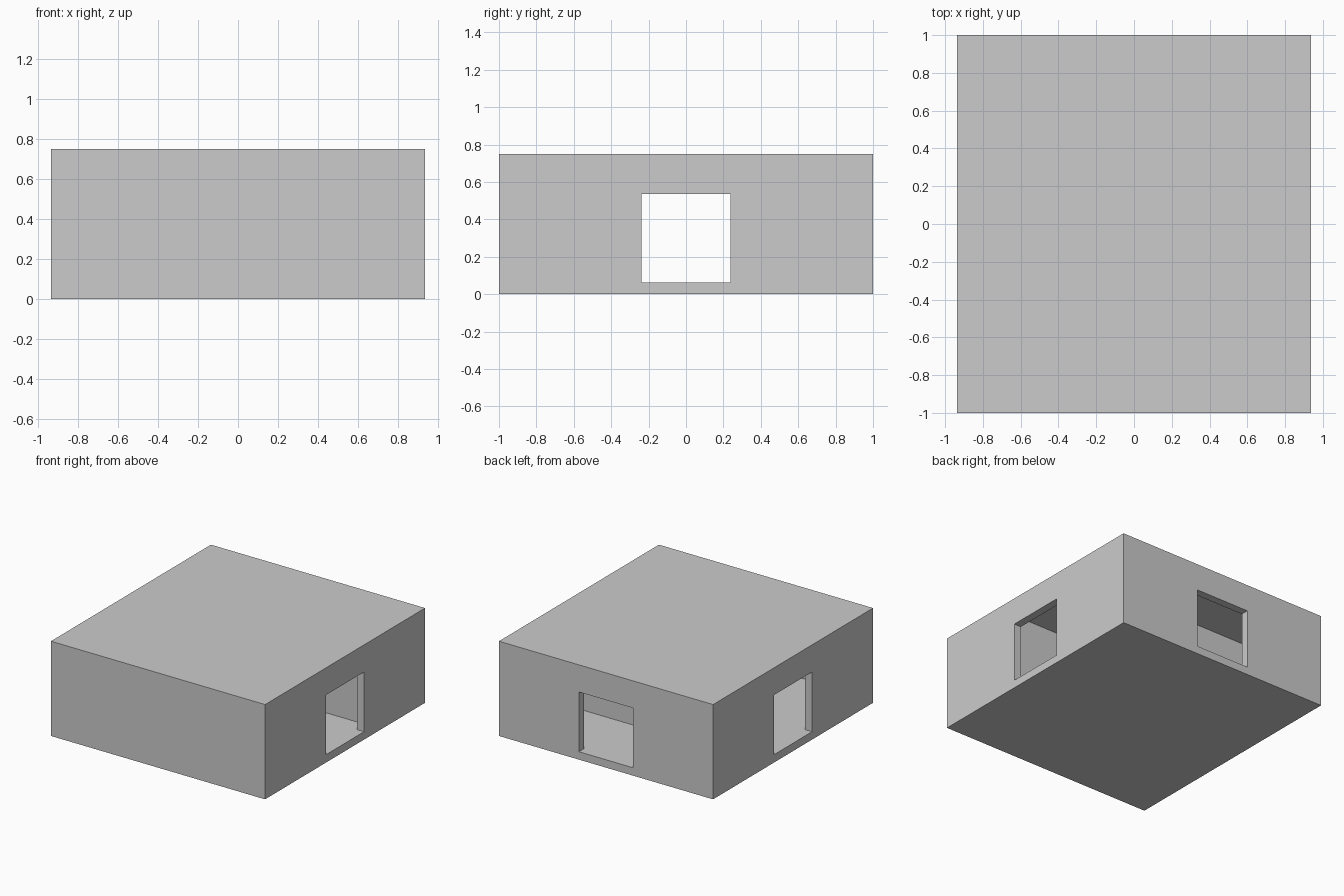
import bpy
import bmesh

if "Cube" in bpy.data.objects:
    bpy.data.objects.remove(bpy.data.objects["Cube"])

X, Y, Z = 0.9375, 1.0, 0.75      # half width, half depth, height
T = 0.0625                       # wall, floor and roof thickness
FLOOR, CEIL = T, Z - T
IX, IY = X - T, Y - T            # inner wall faces
OPEN, LINTEL = 0.2375, 0.535     # opening half width and top


def box(name, x0, x1, y0, y1, z0, z1):
    """Axis-aligned box between two corners."""
    bm = bmesh.new()
    bmesh.ops.create_cube(bm, size=1)
    for v in bm.verts:
        v.co = (x1 if v.co.x > 0 else x0,
                y1 if v.co.y > 0 else y0,
                z1 if v.co.z > 0 else z0)
    mesh = bpy.data.meshes.new(name)
    bm.to_mesh(mesh)
    bm.free()
    obj = bpy.data.objects.new(name, mesh)
    bpy.context.collection.objects.link(obj)
    return obj


def carve(target, name, *bounds):
    """Cut a box-shaped space out of the target."""
    cutter = box(name, *bounds)
    cutter.hide_render = True
    mod = target.modifiers.new(name, 'BOOLEAN')
    mod.operation = 'DIFFERENCE'
    mod.solver = 'EXACT'
    mod.object = cutter
    bpy.context.view_layer.objects.active = target
    bpy.ops.object.modifier_apply(modifier=mod.name)
    bpy.data.objects.remove(cutter)


house = box("building_shell", -X, X, -Y, Y, 0, Z)

# Rooms, leaving partitions centred on y = +/-0.375
carve(house, "back_room", -IX, IX, 0.406, IY, FLOOR, CEIL)
carve(house, "hall", -IX, IX, -0.344, 0.344, FLOOR, CEIL)
carve(house, "front_room", -IX, IX, -IY, -0.406, FLOOR, CEIL)

# The left half of the hall runs through to the front room
carve(house, "front_passage", -IX, 0, -0.5, -0.25, FLOOR, CEIL)

# Outside openings: left, right and back
for side in (-1, 1):
    a, b = sorted((side * (IX - 0.1), side * (X + 0.1)))
    carve(house, "side_opening", a, b, -OPEN, OPEN, FLOOR, LINTEL)
carve(house, "back_opening", -OPEN, OPEN, IY - 0.1, Y + 0.1, FLOOR, LINTEL)
